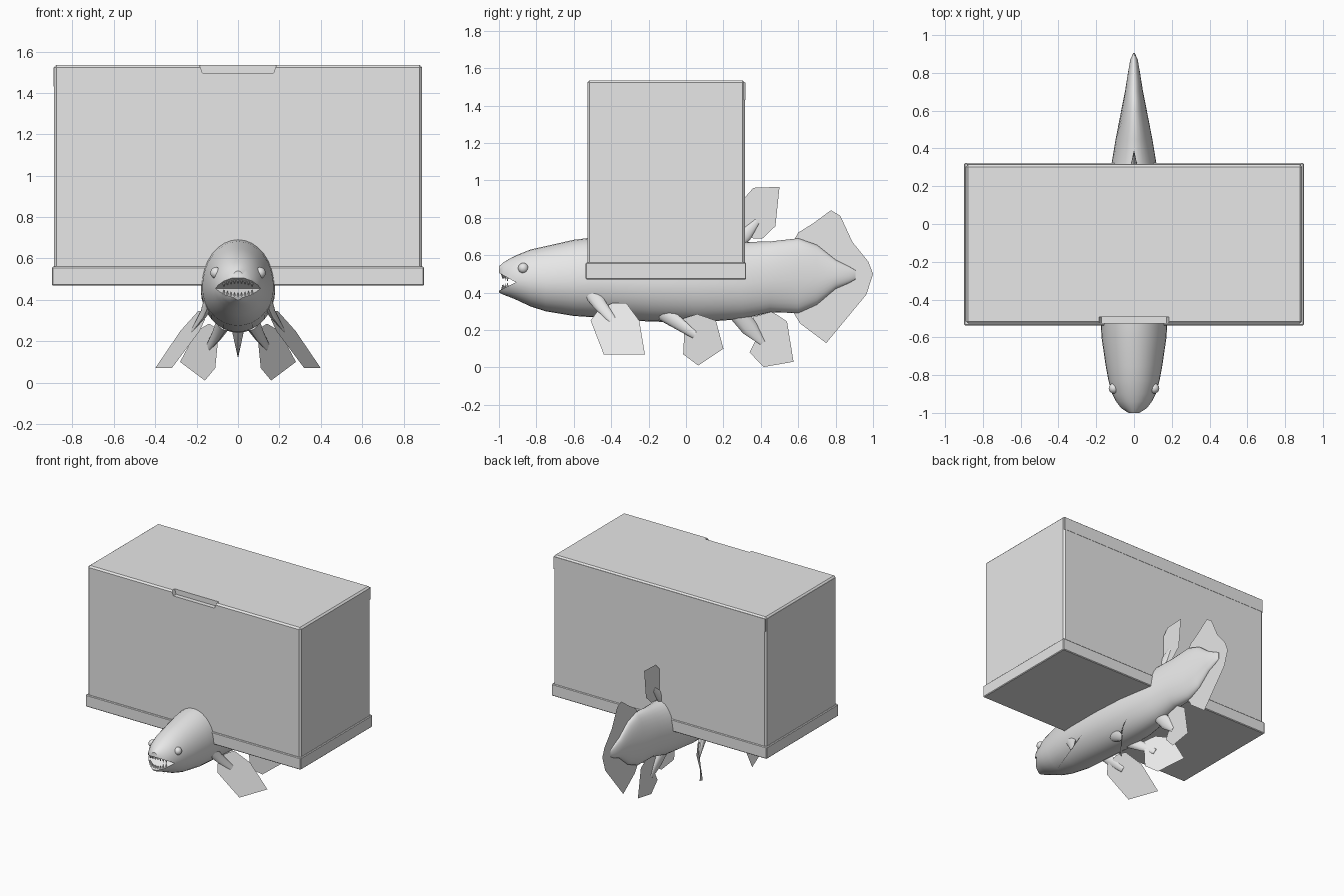
import bpy, bmesh, math
from mathutils import Vector

if "Cube" in bpy.data.objects:
    bpy.data.objects.remove(bpy.data.objects["Cube"])

grey = bpy.data.materials.new("plain grey")
grey.diffuse_color = (0.8, 0.8, 0.8, 1)
grey.use_nodes = True
grey.node_tree.nodes["Principled BSDF"].inputs["Base Color"].default_value = grey.diffuse_color


def finish(name, bm, smooth=False, recalc=True):
    if recalc:
        bmesh.ops.recalc_face_normals(bm, faces=bm.faces)
    me = bpy.data.meshes.new(name)
    bm.to_mesh(me)
    bm.free()
    me.materials.append(grey)
    ob = bpy.data.objects.new(name, me)
    bpy.context.collection.objects.link(ob)
    if smooth:
        activate(ob)
        bpy.ops.object.shade_smooth_by_angle(angle=math.radians(40))
    return ob


def activate(ob):
    bpy.ops.object.select_all(action='DESELECT')
    ob.select_set(True)
    bpy.context.view_layer.objects.active = ob


def box(name, lo, hi, bevel=0):
    lo, hi = Vector(lo), Vector(hi)
    bm = bmesh.new()
    bmesh.ops.create_cube(bm, size=1)
    for v in bm.verts:
        v.co = (lo + hi) / 2 + v.co * (hi - lo)
    if bevel:
        bmesh.ops.bevel(bm, geom=bm.edges[:], offset=bevel, segments=1, affect='EDGES')
    return finish(name, bm)


def loft(bm, rings):
    rows = [[bm.verts.new(p) for p in r] for r in rings]
    n = len(rows[0])
    for a, b in zip(rows, rows[1:]):
        for i in range(n):
            bm.faces.new((a[i], a[(i + 1) % n], b[(i + 1) % n], b[i]))
    bm.faces.new(rows[0])
    bm.faces.new(rows[-1][::-1])


def cut(ob, cutter):
    mod = ob.modifiers.new("cut", 'BOOLEAN')
    mod.operation = 'DIFFERENCE'
    mod.solver = 'EXACT'
    mod.object = cutter
    activate(ob)
    bpy.ops.object.modifier_apply(modifier=mod.name)
    bpy.data.objects.remove(cutter)


# Tank with a finger notch in the top front edge
tank = box("tank", (-0.89, -0.527, 0.475), (0.89, 0.315, 1.535), 0.012)
bm = bmesh.new()
loft(bm, [[(-0.172, y, 1.497), (0.172, y, 1.497), (0.195, y, 1.56), (-0.195, y, 1.56)]
          for y in (-0.6, -0.493)])
cut(tank, finish("notch_cutter", bm))

# Base rim and lid bands
box("base_rim", (-0.9, -0.537, 0.47), (0.9, 0.322, 0.56), 0.005)
box("lid_band_back", (-0.885, 0.31, 1.43), (0.885, 0.317, 1.524))
box("lid_band_side", (-0.892, -0.515, 1.43), (-0.885, 0.305, 1.524))

# Fish body: y, half width, top, bottom
sections = [
    (-1.0, .035, .54, .40), (-.975, .07, .562, .388), (-.94, .095, .583, .375),
    (-.9, .115, .602, .358), (-.83, .135, .63, .325), (-.75, .15, .648, .30),
    (-.6, .172, .682, .275), (-.45, .18, .70, .265), (-.2, .18, .70, .245),
    (.05, .165, .69, .24), (.3, .122, .67, .258), (.45, .097, .673, .295),
    (.6, .068, .69, .29), (.7, .048, .655, .335), (.8, .032, .575, .42),
    (.87, .02, .54, .45), (.905, .004, .52, .47)]
rings = []
for y, w, top, bot in sections:
    mid = bot + 0.45 * (top - bot)
    ring = []
    for i in range(32):
        a = 2 * math.pi * i / 32
        s = math.sin(a)
        ring.append((w * math.cos(a), y, mid + s * ((top - mid) if s > 0 else (mid - bot))))
    rings.append(ring)
bm = bmesh.new()
loft(bm, rings)
body = finish("fish_body", bm)

# Open mouth
bm = bmesh.new()
loft(bm, [[(x, -0.91, 0.455), (x, -1.05, 0.533), (x, -1.05, 0.385)] for x in (-0.3, 0.3)])
cut(body, finish("mouth_cutter", bm))
activate(body)
bpy.ops.object.shade_smooth_by_angle(angle=math.radians(40))

# Teeth along both jaws
bm = bmesh.new()
for i in range(-4, 5):
    x = i * 0.017
    y = -0.982 + 6 * x * x
    for z, d in ((0.455 - 0.556 * (y + 0.91), -1), (0.455 + 0.5 * (y + 0.91), 1)):
        made = bmesh.ops.create_cone(bm, segments=6, radius1=0.007, radius2=0, depth=0.026,
                                     cap_ends=True)
        for v in made['verts']:
            v.co = Vector((x, y, z + d * 0.009)) + Vector((v.co.x, v.co.y, v.co.z * d))
finish("teeth", bm)

# Eyes
for side, s in (("right", 1), ("left", -1)):
    bm = bmesh.new()
    bmesh.ops.create_uvsphere(bm, u_segments=16, v_segments=10, radius=0.028)
    bmesh.ops.translate(bm, verts=bm.verts, vec=(s * 0.106, -0.87, 0.53))
    finish(side + "_eye", bm, True)


def fin(name, outline, stalk=None, s=1):
    """Flat blade, plus a tapering stalk given as (centre, half thickness, half width) steps."""
    bm = bmesh.new()
    bm.faces.new([bm.verts.new((s * x, y, z)) for x, y, z in outline])
    finish(name, bm, recalc=False)
    if not stalk:
        return
    axis = (Vector(stalk[-1][0]) - Vector(stalk[0][0])).normalized()
    pts = [Vector(p) for p in outline]
    normal = sum(((a - pts[0]).cross(b - pts[0]) for a, b in zip(pts[1:], pts[2:])), Vector())
    across = normal.cross(axis).normalized()
    thick = axis.cross(across)
    rows = []
    for c, t, w in stalk:
        row = []
        for i in range(12):
            a = 2 * math.pi * i / 12
            p = Vector(c) + thick * t * math.cos(a) + across * w * math.sin(a)
            row.append((s * p.x, p.y, p.z))
        rows.append(row)
    bm = bmesh.new()
    loft(bm, rows)
    finish(name + "_stalk", bm, True)


# Paired fins
for side, s in (("right", 1), ("left", -1)):
    fin(side + "_front_fin",
        [(.17, -.39, .345), (.193, -.32, .345), (.278, -.25, .25), (.40, -.22, .07),
         (.32, -.44, .07), (.185, -.51, .25), (.16, -.47, .305)],
        [((.13, -.52, .42), .03, .045), ((.165, -.46, .335), .018, .035),
         ((.225, -.39, .25), .002, .02)], s)
    fin(side + "_belly_fin",
        [(.10, -.02, .26), (.14, .06, .285), (.20, .16, .25), (.28, .20, .10),
         (.16, .065, .01), (.11, -.015, .07), (.10, -.01, .17)],
        [((.07, -.12, .29), .035, .045), ((.10, -.04, .235), .022, .035),
         ((.145, .05, .17), .002, .02)], s)

# Middle fins
fin("rear_belly_fin",
    [(0, .36, .27), (0, .46, .298), (0, .54, .245), (0, .575, .03), (0, .415, .002),
     (0, .34, .08), (0, .375, .15)],
    [((0, .27, .30), .04, .05), ((0, .34, .21), .02, .045), ((0, .41, .13), .002, .015)])
fin("back_fin",
    [(0, .30, .72), (0, .29, .88), (0, .36, .96), (0, .50, .965), (0, .478, .755),
     (0, .41, .69), (0, .36, .69)],
    [((0, .24, .64), .035, .045), ((0, .32, .71), .015, .035), ((0, .38, .78), .002, .015)])
fin("tail_fin",
    [(0, .58, .685), (0, .60, .72), (0, .68, .77), (0, .775, .84), (0, .825, .81),
     (0, .89, .67), (0, .975, .565), (0, 1.0, .50), (0, .965, .39), (0, .75, .13),
     (0, .61, .235), (0, .57, .30)])
